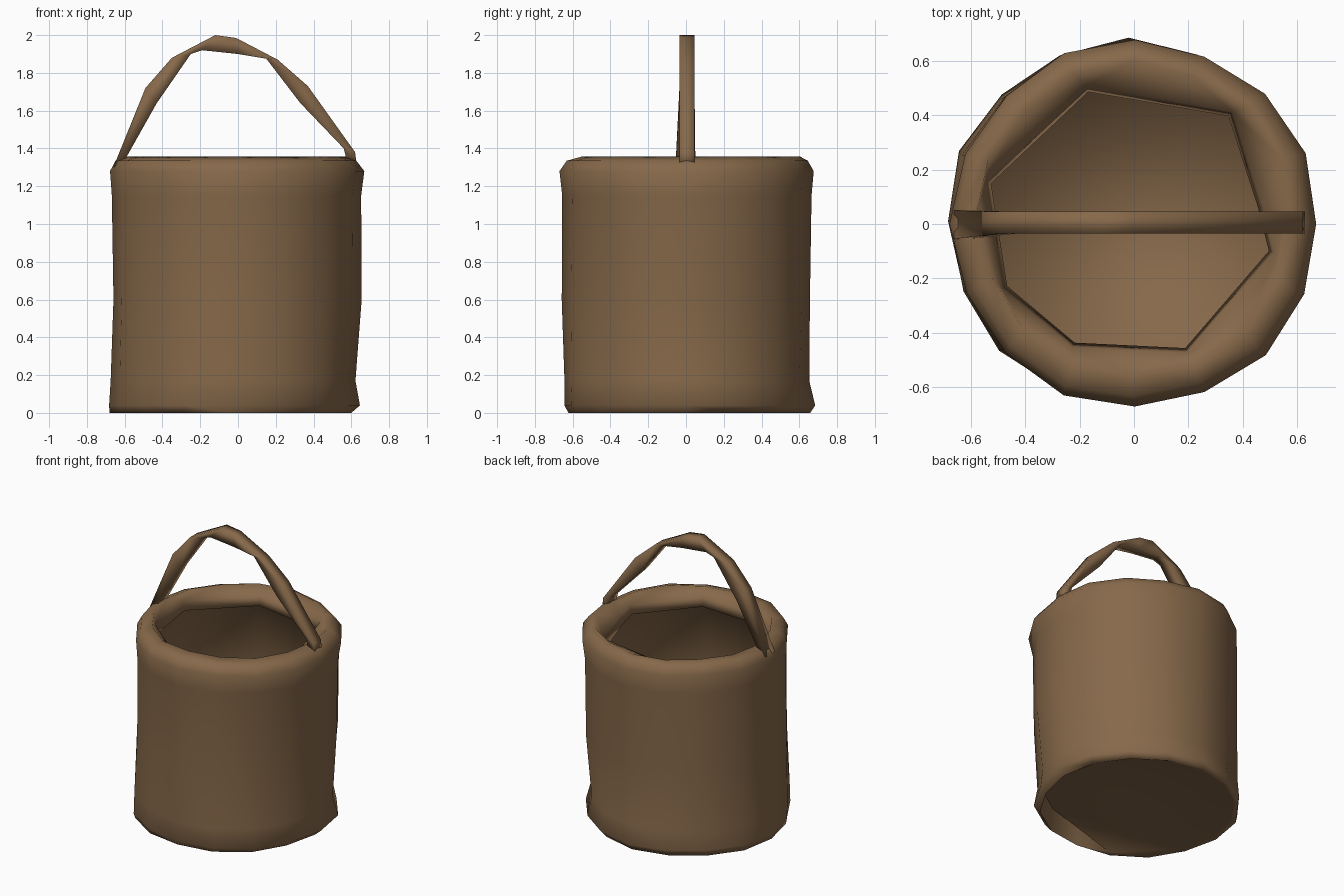
import bpy
import bmesh
import math

cube = bpy.data.objects.get("Cube")
if cube:
    bpy.data.objects.remove(cube, do_unlink=True)

brown = bpy.data.materials.new("worn brown")
brown.use_nodes = True
color = (0.24, 0.14, 0.068, 1)
brown.diffuse_color = color
brown.node_tree.nodes["Principled BSDF"].inputs["Base Color"].default_value = color

SIDES = 16


def finish(bm, name):
    bmesh.ops.recalc_face_normals(bm, faces=bm.faces)
    for face in bm.faces:
        face.smooth = True
    mesh = bpy.data.meshes.new(name)
    bm.to_mesh(mesh)
    bm.free()
    mesh.materials.append(brown)
    obj = bpy.data.objects.new(name, mesh)
    bpy.context.collection.objects.link(obj)
    return obj


def loop_edges(bm, verts):
    return [bm.edges.new((v, verts[(i + 1) % len(verts)])) for i, v in enumerate(verts)]


def ring(bm, radius, z, dx=0, dy=0, wobble=0):
    """Slightly uneven ring of the lathe."""
    verts = []
    for i in range(SIDES):
        a = math.tau * i / SIDES
        r = radius + wobble * math.sin(5 * a + z * 4)
        verts.append(bm.verts.new((r * math.cos(a) + dx, r * math.sin(a) + dy, z)))
    return verts


def mouth_ring(bm, scale, z):
    """Uneven eight-sided opening, started near +x like the other rings."""
    corners = [(0.46, 0.06), (0.35, 0.40), (-0.17, 0.49), (-0.53, 0.15),
               (-0.47, -0.23), (-0.22, -0.44), (0.19, -0.46), (0.50, -0.10)]
    return [bm.verts.new((x * scale, y * scale, z)) for x, y in corners]


# Bucket: base, outer wall, rolled rim, lip, inner wall and floor
bm = bmesh.new()
base = ring(bm, 0.62, 0.005, -0.03, 0.01)
foot = ring(bm, 0.64, 0.0, -0.04, 0.01, 0.008)
inside = [
    ring(bm, 0.60, 1.20),
    ring(bm, 0.61, 0.60),
    ring(bm, 0.59, 0.19),
]
levels = [
    base,
    foot,
    ring(bm, 0.664, 0.04, -0.02, 0.01, 0.01),
    ring(bm, 0.648, 0.17, -0.03, 0.0, 0.006),
    ring(bm, 0.657, 0.60, -0.005, 0.002, 0.004),
    ring(bm, 0.66, 1.15, -0.005, 0.005, 0.003),
    ring(bm, 0.673, 1.28, 0.003, 0.0, 0.008),
    ring(bm, 0.638, 1.335, -0.005, 0.002, 0.008),
    ring(bm, 0.575, 1.358, 0.0, 0.02, 0.01),
    mouth_ring(bm, 1.03, 1.30),
    mouth_ring(bm, 0.99, 1.24),
] + inside
edges = [loop_edges(bm, level) for level in levels]
for lower, upper in zip(edges, edges[1:]):
    bmesh.ops.bridge_loops(bm, edges=lower + upper)

# Underside: sunk at the front left, flush with the foot elsewhere
for v in base:
    if v.co.x - v.co.y > 0.45:
        v.co.z = 0.15
for edge in edges[0] + edges[1]:
    middle = (edge.verts[0].co + edge.verts[1].co) / 2
    edge.smooth = middle.x - middle.y < 0.3
bm.faces.new(base)
bm.faces.new(inside[-1])
finish(bm, "bucket_body")

# Handle: bent strap, listed as outer and inner points along the arch
arch = [
    ((-0.66, 1.30), (-0.61, 1.32)),
    ((-0.49, 1.72), (-0.43, 1.64)),
    ((-0.35, 1.88), (-0.25, 1.90)),
    ((-0.12, 2.00), (-0.19, 1.92)),
    ((-0.01, 1.985), (0.0, 1.90)),
    ((0.21, 1.87), (0.15, 1.875)),
    ((0.37, 1.73), (0.33, 1.64)),
    ((0.62, 1.38), (0.56, 1.40)),
    ((0.63, 1.30), (0.58, 1.32)),
]
bm = bmesh.new()
sections = []
for i, (outer, inner) in enumerate(arch):
    front, back = (-0.055, 0.05) if i == 0 else (-0.035, 0.045)
    corners = [(outer, front), (outer, back), (inner, back), (inner, front)]
    sections.append([bm.verts.new((x, y, z)) for (x, z), y in corners])
for a, b in zip(sections, sections[1:]):
    for k in range(4):
        n = (k + 1) % 4
        bm.faces.new((a[k], a[n], b[n], b[k]))
bm.faces.new(sections[0])
bm.faces.new(sections[-1])
finish(bm, "carry_handle")
